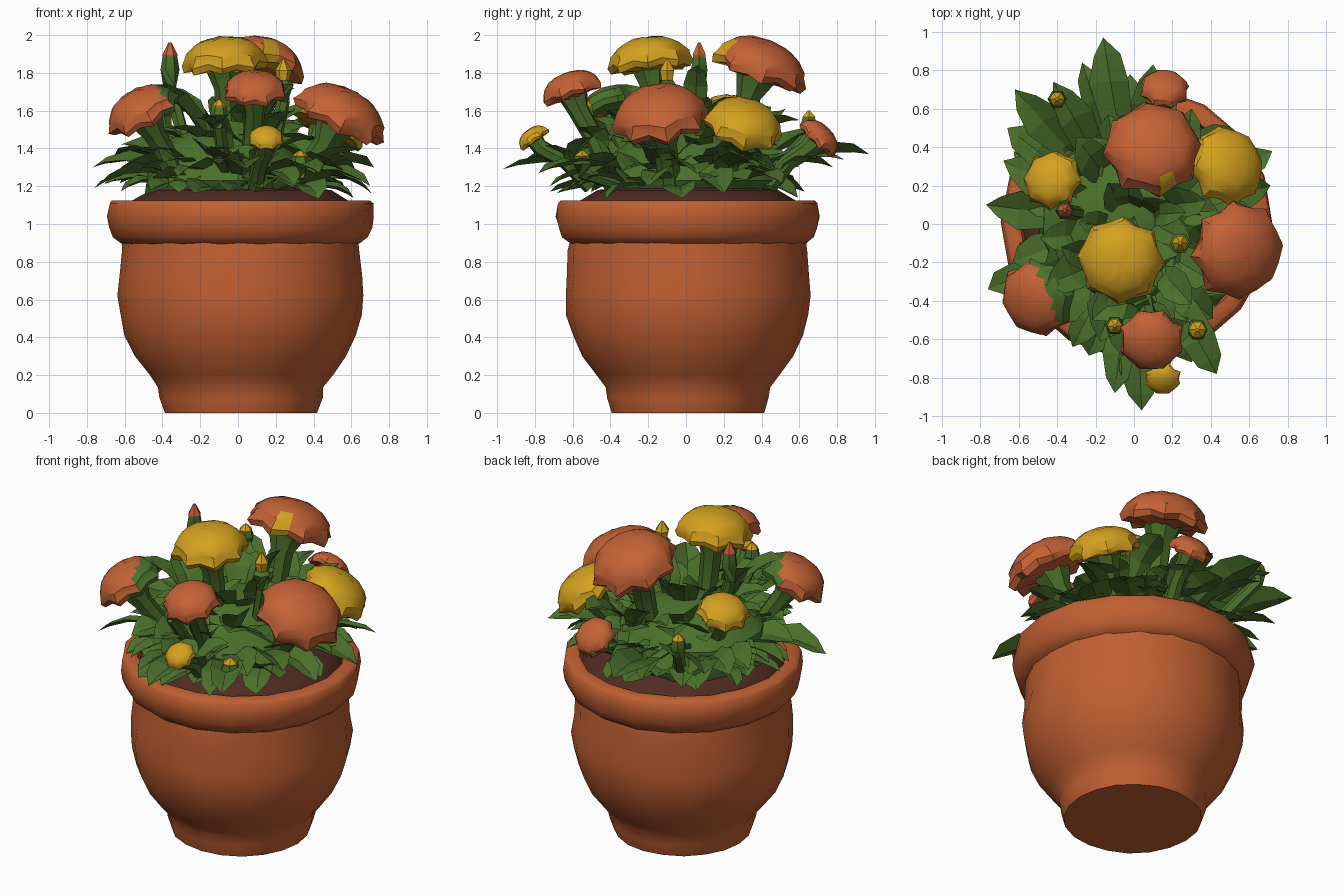
import bpy, bmesh, math, random
from mathutils import Vector, Matrix

if "Cube" in bpy.data.objects:
    bpy.data.objects.remove(bpy.data.objects["Cube"])

random.seed(7)
R = random.uniform
TAU = math.tau


def material(name, rgb):
    m = bpy.data.materials.new(name)
    m.diffuse_color = (*rgb, 1)
    m.use_nodes = True
    m.node_tree.nodes["Principled BSDF"].inputs["Base Color"].default_value = m.diffuse_color
    return m


TERRACOTTA = material("terracotta", (0.53, 0.115, 0.032))
ORANGE = material("orange petals", (0.55, 0.122, 0.037))
YELLOW = material("yellow petals", (0.66, 0.36, 0.014))
GREEN = material("leaf green", (0.07, 0.162, 0.024))
SOIL = material("soil brown", (0.08, 0.025, 0.015))


def finish(bm, name, mat, smooth=None):
    bmesh.ops.recalc_face_normals(bm, faces=bm.faces)
    me = bpy.data.meshes.new(name)
    bm.to_mesh(me)
    bm.free()
    ob = bpy.data.objects.new(name, me)
    bpy.context.collection.objects.link(ob)
    me.materials.append(mat)
    if smooth:
        bpy.context.view_layer.objects.active = ob
        ob.select_set(True)
        bpy.ops.object.shade_smooth_by_angle(angle=math.radians(smooth))
        ob.select_set(False)
    return ob


def skin(bm, rings):
    """Bridge equal rings of points and cap both ends."""
    vs = [[bm.verts.new(p) for p in ring] for ring in rings]
    n = len(vs[0])
    for a, b in zip(vs, vs[1:]):
        for i in range(n):
            bm.faces.new((a[i], a[(i + 1) % n], b[(i + 1) % n], b[i]))
    bm.faces.new(vs[0][::-1])
    bm.faces.new(vs[-1])


def lathe(profile, n, jitter=0.0, centre=(0, 0)):
    return [[Vector((centre[0] + r * k * math.cos(TAU * i / n),
                     centre[1] + r * k * math.sin(TAU * i / n), z))
             for i in range(n) for k in [1 + R(-jitter, jitter)]] for r, z in profile]


def tube(bm, points, radii, n=7):
    rings = []
    for j, p in enumerate(points):
        d = Vector(points[min(j + 1, len(points) - 1)]) - Vector(points[max(j - 1, 0)])
        q = d.to_track_quat('Z', 'Y')
        rings.append([Vector(p) + q @ Vector((radii[j] * math.cos(TAU * i / n),
                                              radii[j] * math.sin(TAU * i / n), 0))
                      for i in range(n)])
    skin(bm, rings)


def leaf(bm, base, tip, w, arch):
    """Folded leaf blade, widest past the middle, with a blunt point."""
    base, tip = Vector(base), Vector(tip)
    d = tip - base
    side = d.cross(Vector((0, 0, 1)))
    if side.length < 1e-4:
        side = Vector((1, 0, 0))
    side.normalize()
    up = side.cross(d).normalized()
    side = Matrix.Rotation(R(-.4, .4), 3, d.normalized()) @ side
    rows = []
    for t, f in ((0, .35), (.3, .75), (.62, 1), (.86, .68)):
        c = base + d * t + up * arch * 4 * t * (1 - t)
        f *= w / 2
        rows.append([bm.verts.new(c + s * side * f * R(.85, 1.2) + up * abs(s) * f * .35)
                     for s in (-1, 0, 1)])
    for a, b in zip(rows, rows[1:]):
        for i in (0, 1):
            bm.faces.new((a[i], a[i + 1], b[i + 1], b[i]))
    end = bm.verts.new(tip)
    for i in (0, 1):
        bm.faces.new((rows[-1][i], rows[-1][i + 1], end))


def polar(r, a, z):
    return (r * math.cos(a), r * math.sin(a), z)


# Pot body with foot, belly and thick rolled rim
bm = bmesh.new()
skin(bm, lathe([(.405, 0), (.43, .08), (.435, .135), (.485, .2), (.56, .3), (.612, .41),
                (.642, .52), (.65, .62), (.638, .73), (.632, .86), (.625, .92)], 20, .009, (.015, .01)))
finish(bm, "pot_body", TERRACOTTA, 40)
bm = bmesh.new()
skin(bm, lathe([(.6, .885), (.635, .9), (.675, .93), (.693, .98), (.707, 1.04), (.697, 1.11),
                (.68, 1.125), (.61, 1.125), (.59, 1.06)], 18, .006, (.015, .01)))
finish(bm, "pot_rim", TERRACOTTA, 50)

# Soil mound
bm = bmesh.new()
skin(bm, lathe([(.6, 1.08), (.58, 1.12), (.48, 1.18), (.2, 1.21)], 16, .01, (.015, .01)))
finish(bm, "soil", SOIL, 40)

# Dense heart of the foliage
bm = bmesh.new()
skin(bm, lathe([(.42, 1.16), (.47, 1.23), (.42, 1.35), (.29, 1.46), (.1, 1.52)], 13, .1, (-.06, .02)))
finish(bm, "foliage_heart", GREEN, 40)

# Flower heads: centre, radius, facing direction, colour
FLOWERS = [
    ("top_yellow_flower", (-.07, -.19, 1.88), .22, (-.05, -.1, 1), YELLOW),
    ("back_orange_flower", (.10, .40, 1.85), .25, (.1, .38, 1), ORANGE),
    ("right_orange_flower", (.55, -.14, 1.59), .25, (.5, -.15, 1), ORANGE),
    ("right_yellow_flower", (.49, .31, 1.54), .205, (.55, .3, 1), YELLOW),
    ("left_orange_flower", (-.51, -.39, 1.61), .2, (-.5, -.3, 1), ORANGE),
    ("front_orange_flower", (.09, -.61, 1.72), .165, (0, -.35, 1), ORANGE),
    ("left_yellow_flower", (-.43, .23, 1.60), .15, (-.3, .15, 1), YELLOW),
    ("rear_small_orange_flower", (.16, .71, 1.46), .125, (.1, 1, 1), ORANGE),
    ("front_small_yellow_flower", (.15, -.81, 1.46), .092, (0, -.7, 1), YELLOW),
]
stems, leaves = bmesh.new(), bmesh.new()
for name, c, r, axis, mat in FLOWERS:
    c, axis = Vector(c), Vector(axis).normalized()
    q = axis.to_track_quat('Z', 'Y')
    n = 16
    bm = bmesh.new()
    rings = []
    # Layered petals: ragged hems, each layer stepping over the next one
    for k, z, zig in ((.14, -.36, 0), (.62, -.28, .03), (.92, -.27, .06), (.99, -.12, .07), (.93, .03, .03),
                      (.9, .14, .05), (.74, .3, .02), (.66, .36, .04), (.42, .46, .02), (.14, .5, 0)):
        ring = []
        for i in range(n):
            s = zig * (1 if i % 2 else -1) + R(-.03, .03)
            a = TAU * i / n
            ring.append(c + q @ Vector((r * (k + s) * math.cos(a), r * (k + s) * math.sin(a),
                                        r * (z - s * .7))))
        rings.append(ring)
    skin(bm, rings)
    ob = finish(bm, name, mat, 30)
    # Inner side of the left flower is leaf green; the back flower has a small yellow fleck
    if name.startswith("left_orange"):
        ob.data.materials.append(GREEN)
        for f in ob.data.polygons:
            f.material_index = int(f.center.x + .45 * f.center.y > -.62)
    if name.startswith("back_orange"):
        ob.data.materials.append(YELLOW)
        for f in ob.data.polygons:
            f.material_index = int(.15 < f.center.x < .23 and f.center.y < .25 and f.center.z > 1.8)
    # Thick stem flaring into a green cup below the head
    root = Vector((c.x * .62, c.y * .62, 1.2))
    neck = c - axis * r * .75
    t = .03 + r * .13
    tube(stems, [root, root.lerp(neck, .5) + Vector((0, 0, .03)), neck, c - axis * r * .2],
         [t * 1.1, t, t * 1.1, r * .5])
    # Leaves climbing the stem
    for j in range(3):
        a = R(0, TAU)
        b = root.lerp(neck, R(.1, .45))
        leaf(leaves, b, b + Vector(polar(R(.16, .26), a, R(.06, .18))), R(.12, .18), .03)

# Buds: closed green sleeve with a coloured tip (tip position, sleeve length, width, colour)
tips = {ORANGE: bmesh.new(), YELLOW: bmesh.new()}
for c, h, w, mat in [((-.36, .07, 1.96), .24, .05, ORANGE), ((.24, -.1, 1.87), .22, .055, YELLOW),
                     ((-.1, -.53, 1.66), .14, .05, YELLOW), ((.33, -.55, 1.39), .12, .058, YELLOW),
                     ((-.4, .65, 1.6), .13, .05, YELLOW)]:
    c = Vector(c)
    root = Vector((c.x * .6, c.y * .6, 1.2))
    low = c - Vector((0, 0, h))
    tube(stems, [root, low, low.lerp(c, .4), low.lerp(c, .72)], [.035, .035, w, w * .75], 6)
    tube(tips[mat], [low.lerp(c, .5), low.lerp(c, .74), c], [w * .6, w * .8, .008], 6)
finish(tips[ORANGE], "orange_bud_tips", ORANGE)
finish(tips[YELLOW], "yellow_bud_tips", YELLOW)
finish(stems, "stems", GREEN, 40)

# Leaf tiers: count, base radius, base z, tip radius range, tip z range, width range
for count, rb, zb, rt, zt, wd in [
        (24, .36, 1.19, (.58, .74), (1.13, 1.25), (.16, .22)),
        (20, .3, 1.26, (.52, .72), (1.24, 1.4), (.16, .22)),
        (13, .2, 1.34, (.36, .52), (1.4, 1.52), (.15, .21)),
        (8, .1, 1.42, (.2, .34), (1.54, 1.68), (.14, .19))]:
    for i in range(count):
        a = TAU * (i + R(-.3, .3)) / count
        leaf(leaves, polar(rb, a + R(-.25, .25), zb), polar(R(*rt), a, R(*zt)), R(*wd), R(.02, .06))

# Long leaves that shape the outline
for tip, w in [((-.16, .97, 1.37), .21), ((-.27, .84, 1.34), .17), ((.04, -.97, 1.29), .21),
               ((-.1, -.88, 1.32), .17), ((.43, -.78, 1.27), .2), ((.3, -.72, 1.2), .17),
               ((-.77, .1, 1.3), .19), ((-.76, -.34, 1.19), .18), ((-.68, .33, 1.32), .19),
               ((-.62, .7, 1.42), .2), ((-.66, .5, 1.35), .2), ((-.42, .74, 1.5), .18),
               ((.72, .38, 1.3), .17), ((.7, -.2, 1.2), .17), ((-.32, -.64, 1.25), .18),
               ((.1, .83, 1.4), .17), ((-.02, .78, 1.3), .17), ((.71, .2, 1.16), .17)]:
    leaf(leaves, (tip[0] * .42, tip[1] * .42, 1.24), tip, w, .06)

# Tall leaves among the flowers
for base, tip, w in [((-.18, -.2, 1.45), (-.46, -.32, 1.74), .2), ((-.15, -.2, 1.4), (-.38, -.12, 1.73), .18),
                     ((.1, .0, 1.45), (.3, -.1, 1.72), .16), ((.15, .1, 1.4), (.38, .12, 1.62), .18),
                     ((-.15, .25, 1.4), (-.3, .45, 1.62), .2), ((.15, -.25, 1.4), (.3, -.42, 1.6), .18),
                     ((-.05, -.35, 1.4), (-.22, -.5, 1.56), .18), ((.1, .4, 1.4), (-.1, .5, 1.6), .18),
                     ((.25, .3, 1.4), (.3, .6, 1.55), .18), ((.12, .05, 1.5), (.27, .06, 1.84), .14)]:
    leaf(leaves, base, tip, w, .04)
finish(leaves, "leaves", GREEN)
